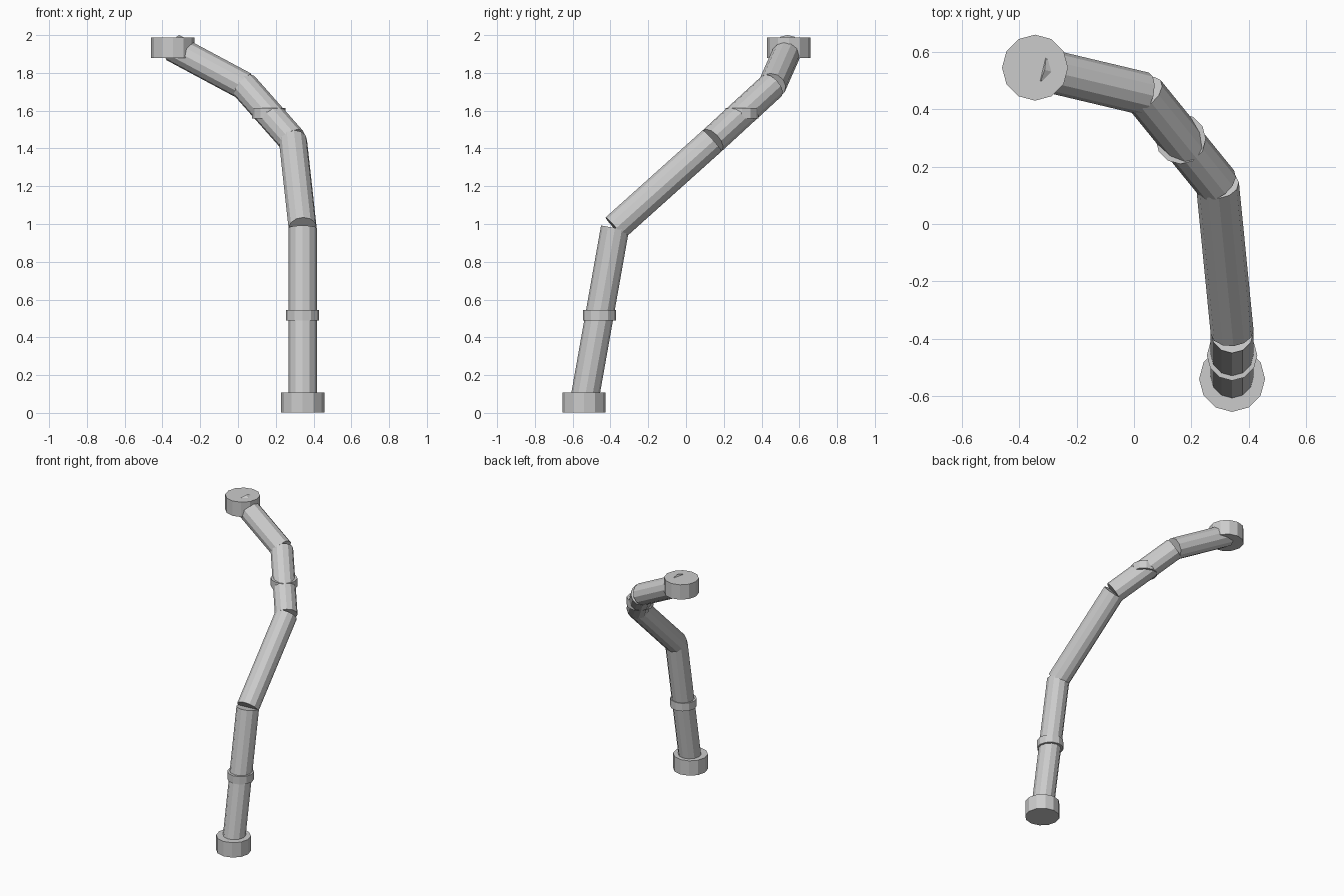
import bpy
from mathutils import Vector

if "Cube" in bpy.data.objects:
    bpy.data.objects.remove(bpy.data.objects["Cube"])

SIDES = 12
PATH = [Vector(p) for p in (
    (0.342, -0.54, 0.055),
    (0.342, -0.376, 0.979),
    (0.291, 0.139, 1.441),
    (0.034, 0.455, 1.731),
    (-0.345, 0.545, 1.934),
)]


def cylinder(name, centre, radius, depth, axis=Vector((0, 0, 1))):
    bpy.ops.mesh.primitive_cylinder_add(vertices=SIDES, radius=radius, depth=depth, location=centre)
    obj = bpy.context.object
    obj.name = name
    obj.rotation_mode = 'QUATERNION'
    obj.rotation_quaternion = axis.to_track_quat('Z', 'Y') if axis.xy.length else (1, 0, 0, 0)
    return obj


# Straight pipe lengths, butted at each bend
for i, (a, b) in enumerate(zip(PATH, PATH[1:])):
    cylinder(f"pipe_segment_{i + 1}", (a + b) / 2, 0.075, (b - a).length, b - a)

# Upright end flanges
for name, p in (("bottom_flange", PATH[0]), ("top_flange", PATH[-1])):
    cylinder(name, p, 0.115, 0.108)

# Level collars halfway along the first and third lengths
for name, i in (("lower_collar", 0), ("upper_collar", 2)):
    cylinder(name, (PATH[i] + PATH[i + 1]) / 2, 0.088, 0.057)
